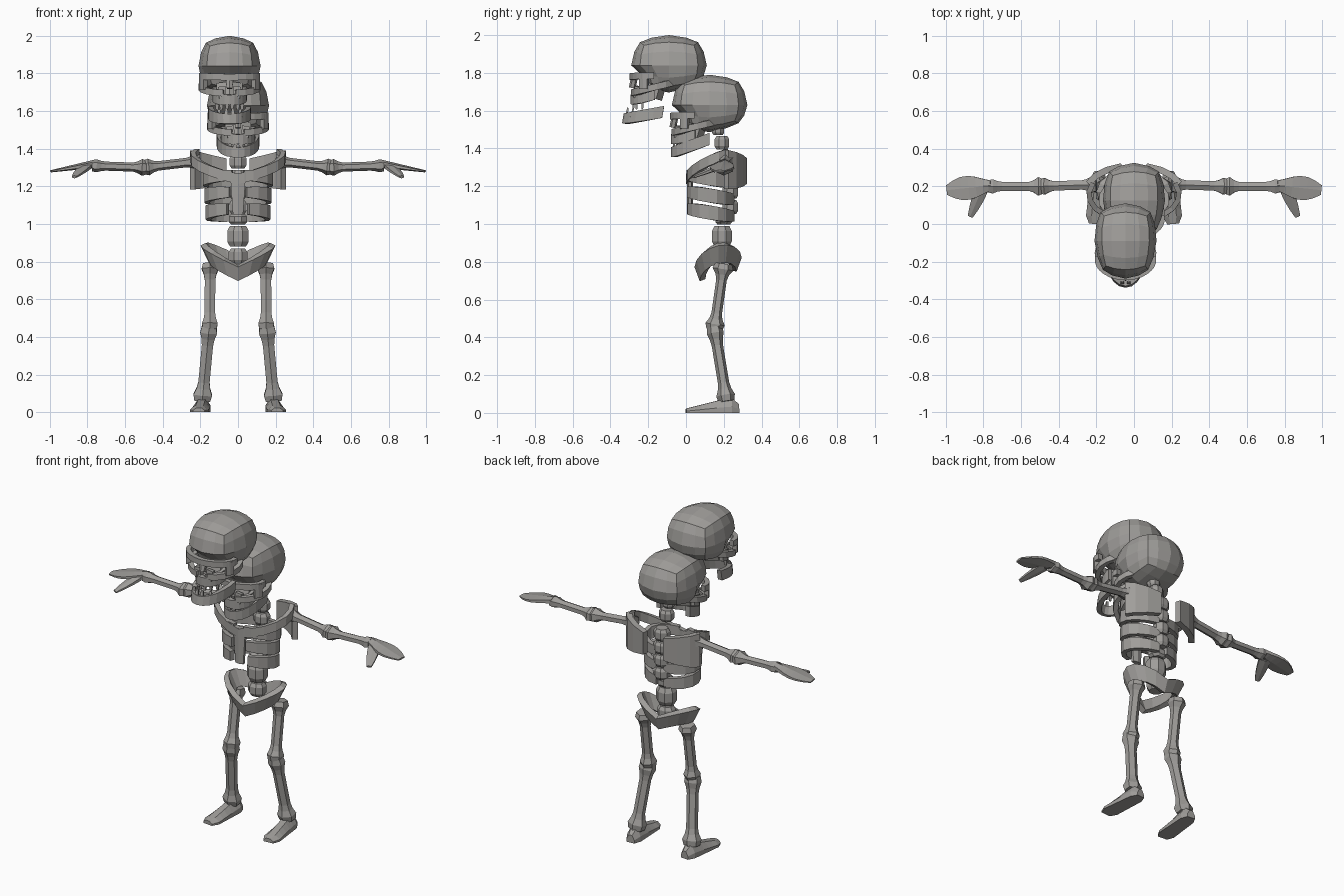
import bpy, bmesh
from math import sin, cos, pi, radians
from mathutils import Vector

default_cube = bpy.data.objects.get("Cube")
if default_cube:
    bpy.data.objects.remove(default_cube)

# Single bone colour
bone_grey = bpy.data.materials.new("bone_grey")
bone_grey.use_nodes = True
bone_grey.diffuse_color = (.35, .34, .325, 1)
shader = bone_grey.node_tree.nodes["Principled BSDF"]
shader.inputs["Base Color"].default_value = bone_grey.diffuse_color


def finish(name, bm, mirror=False, thickness=0, at=(0, 0, 0), tilt=0):
    bmesh.ops.recalc_face_normals(bm, faces=bm.faces)
    mesh = bpy.data.meshes.new(name)
    bm.to_mesh(mesh)
    bm.free()
    mesh.materials.append(bone_grey)
    part = bpy.data.objects.new(name, mesh)
    bpy.context.collection.objects.link(part)
    part.location = at
    part.rotation_euler.x = tilt
    if mirror:
        part.modifiers.new("Mirror", 'MIRROR')
    if thickness:
        shell = part.modifiers.new("Solidify", 'SOLIDIFY')
        shell.thickness, shell.offset = thickness, 0


def sweep(name, start, end, shape, steps=1, sides=6, on_floor=False, **options):
    """Closed loft between two points; shape(t) gives the two radii."""
    bm = bmesh.new()
    start, end = Vector(start), Vector(end)
    along = (end - start).normalized()
    reference = Vector((0, 1, 0)) if abs(along.z) > .7 else Vector((0, 0, 1))
    across = along.cross(reference).normalized()
    other = across.cross(along)
    rings = []
    for step in range(steps + 1):
        t = step / steps
        wide, deep = shape(t)
        ring = []
        for side in range(sides):
            angle = 2 * pi * (side + .5) / sides
            point = start.lerp(end, t) + other * deep * sin(angle)
            point += across * wide * cos(angle) / cos(pi / sides)
            if on_floor:
                point.z = max(point.z, 0)
            ring.append(bm.verts.new(point))
        rings.append(ring)
    for ring, following in zip(rings, rings[1:]):
        for i in range(sides):
            j = (i + 1) % sides
            bm.faces.new((ring[i], ring[j], following[j], following[i]))
    bm.faces.new(rings[0])
    bm.faces.new(rings[-1])
    finish(name, bm, **options)


def long_bone(name, start, end, shaft, first_knob, last_knob, depth=1):
    """Thin shaft with a rounded knob at each end."""
    def shape(t):
        knob = first_knob if t < .5 else last_knob
        reach = min(t, 1 - t)
        if reach < .08:
            swell = .6 + reach * 5
        else:
            swell = max(0, 1 - (reach - .08) * 8)
        radius = shaft + (knob - shaft) * swell
        return radius, radius * (1 + (depth - 1) * swell)
    sweep(name, start, end, shape, steps=12, mirror=True)


def barrel(name, centre, radius, half_height):
    middle, rise = Vector(centre), Vector((0, 0, half_height))

    def shape(t):
        swollen = radius * (.75 + .25 * min(1, 4 * t, 4 - 4 * t))
        return swollen, swollen
    sweep(name, middle - rise, middle + rise, shape, steps=4, sides=8)


def arc_point(angle, width, front, back, low, high, bulge=0):
    """Point on a horseshoe that runs from the front to the back."""
    a = radians(angle)
    toward_back = (1 - cos(a)) / 2
    return Vector((width * sin(a), front + (back - front) * toward_back,
                   low + (high - low) * toward_back + bulge * sin(a)))


def band(name, arc, height, swell=0, start=0, stop=180, steps=6, lean=1, thickness=.028, **options):
    """Mirrored ribbon along a horseshoe; lean pulls in the lower edge."""
    bm = bmesh.new()
    middle = (arc["front"] + arc["back"]) / 2
    pairs = []
    for step in range(steps + 1):
        angle = start + (stop - start) * step / steps
        top = arc_point(angle, **arc)
        half = (height + swell * sin(radians(angle))) / 2
        low = Vector((top.x * lean, middle + (top.y - middle) * lean, top.z - half))
        top.z += half
        pairs.append((bm.verts.new(top), bm.verts.new(low)))
    for (top, low), (next_top, next_low) in zip(pairs, pairs[1:]):
        bm.faces.new((top, next_top, next_low, low))
    finish(name, bm, mirror=True, thickness=thickness, **options)


def cranium(name, at):
    """Boxy ball with a flat base and a recessed eye region."""
    bm = bmesh.new()
    bmesh.ops.create_cube(bm, size=2)
    bmesh.ops.subdivide_edges(bm, edges=bm.edges[:], cuts=3, use_grid_fill=True)
    for vert in bm.verts:
        p = vert.co.normalized().lerp(vert.co, .2)
        if p.z < -.2:
            if p.y < -.2:
                p.y *= .7
                p.x *= .9
            p.z *= .9 - .15 * max(p.y, 0)
        p.x *= 1 + .06 * p.y
        vert.co = Vector((p.x * .165, p.y * .2, p.z * .16))
    finish(name, bm, at=at)


def teeth(name, arc, root, tip, **options):
    for number, angle in enumerate((10, 34, 58)):
        base = arc_point(angle, **arc)
        point = base.copy()
        base.z, point.z = root, tip
        sweep(f"{name}_{number}", base, point, lambda t: (.012 - .006 * t, .01 - .005 * t),
              sides=4, mirror=True, **options)


def skull(name, at, jaw_shift, jaw_tilt):
    cranium(name + "_cranium", at)
    brow = dict(width=.15, front=-.195, back=0, low=-.06, high=-.06, bulge=.005)
    band(name + "_brow", brow, height=.035, stop=100, at=at)
    cheek = dict(width=.15, front=-.19, back=.06, low=-.145, high=-.08)
    band(name + "_cheekbones", cheek, height=.035, start=12, stop=130, at=at)
    band(name + "_socket_sides", brow | dict(low=-.09, high=-.09),
         height=.08, start=58, stop=82, steps=2, at=at)
    sweep(name + "_nose_bridge", (0, -.18, -.05), (0, -.195, -.12),
          lambda t: (.024 - .01 * t, .018), at=at)
    sweep(name + "_nose_sides", (.042, -.17, -.11), (.035, -.175, -.17),
          lambda t: (.02, .018), sides=4, mirror=True, at=at)
    upper = dict(width=.078, front=-.19, back=.02, low=-.18, high=-.12)
    band(name + "_upper_jaw", upper, height=.05, swell=.02, stop=95, at=at)
    sweep(name + "_palate", (0, -.08, -.1), (0, -.1, -.17), lambda t: (.07, .065), at=at)
    teeth(name + "_upper_tooth", upper, root=-.195, tip=-.235, at=at)
    # Lower jaw rises toward its hinge
    lower = dict(width=.1, front=-.19, back=.16, low=-.25, high=-.12)
    placing = dict(at=Vector(at) + Vector(jaw_shift), tilt=radians(jaw_tilt))
    band(name + "_lower_jaw", lower, height=.052, swell=.012, stop=95, **placing)
    teeth(name + "_lower_tooth", lower, root=-.235, tip=-.19, **placing)


# Two skulls, the upper one with an open jaw
skull("lower_skull", at=(0, .125, 1.63), jaw_shift=(0, 0, 0), jaw_tilt=0)
skull("upper_skull", at=(-.045, -.09, 1.84), jaw_shift=(0, 0, -.07), jaw_tilt=-10)

# Spine
for i in range(4):
    barrel(f"chest_vertebra_{i}", (0, .235, 1.09 + .08 * i), radius=.045, half_height=.036)
barrel("sacrum", (0, .19, .83), radius=.05, half_height=.04)
barrel("waist_vertebra", (0, .19, .935), radius=.057, half_height=.055)
barrel("upper_waist_vertebra", (0, .2, 1.025), radius=.048, half_height=.028)
barrel("neck_vertebra", (0, .19, 1.43), radius=.042, half_height=.035)
barrel("top_neck_vertebra", (0, .17, 1.5), radius=.035, half_height=.03)

# Rib cage: bands drop toward the back
for i in range(3):
    level = 1.24 - .09 * i
    rib = dict(width=.175 - .008 * i, front=.015, back=.245, low=level + .02, high=level - .02)
    band(f"rib_band_{i}", rib, height=.05, swell=.025, start=10 + 5 * i, stop=172, steps=7)
sweep("sternum", (0, .02, 1.27), (0, .02, 1.05), lambda t: (.042 - .015 * t, .016), steps=2)

# Shoulders
collar = dict(width=.24, front=.015, back=.3, low=1.24, high=1.36, bulge=.05)
band("collar_bones", collar, height=.055, stop=115)
blade = dict(width=.25, front=.05, back=.31, low=1.3, high=1.28)
band("shoulder_blades", blade, height=.11, swell=.1, start=105, stop=165, steps=3, thickness=.035)

# Arms
elbow, wrist = (.5, .2, 1.3), (.775, .2, 1.31)
long_bone("upper_arms", (.2, .21, 1.335), elbow, shaft=.025, first_knob=.042, last_knob=.045)
long_bone("forearms", (.485, .2, 1.3), wrist, shaft=.024, first_knob=.05, last_knob=.038, depth=.9)
sweep("hands", (.76, .205, 1.32), (.995, .18, 1.28),
      lambda t: (.026 + .038 * sin(pi * t ** 1.2), .022 - .016 * t), steps=6, mirror=True)
sweep("thumbs", (.81, .18, 1.305), (.87, .04, 1.25),
      lambda t: (.034 - .02 * t * t, .018 - .01 * t), steps=3, mirror=True)

# Pelvis bowl, low in front and flaring at the hips
bowl = dict(width=.185, front=.06, back=.28, low=.74, high=.79, bulge=.08)
band("pelvis", bowl, height=.075, swell=.02, steps=8, lean=.75, thickness=.032)

# Legs
long_bone("thigh_bones", (.148, .2, .79), (.15, .15, .44),
          shaft=.028, first_knob=.045, last_knob=.042, depth=1.25)
long_bone("shin_bones", (.153, .15, .455), (.19, .215, .06),
          shaft=.03, first_knob=.045, last_knob=.05)


def foot_shape(t):
    rounding = min(1, .6 + 3 * min(t, 1 - t))
    return (.042 + .01 * t) * rounding, min(.05 + .25 * t, .1 - .075 * t)


sweep("feet", (.185, .28, 0), (.208, 0, 0), foot_shape, steps=7, sides=8, on_floor=True, mirror=True)
